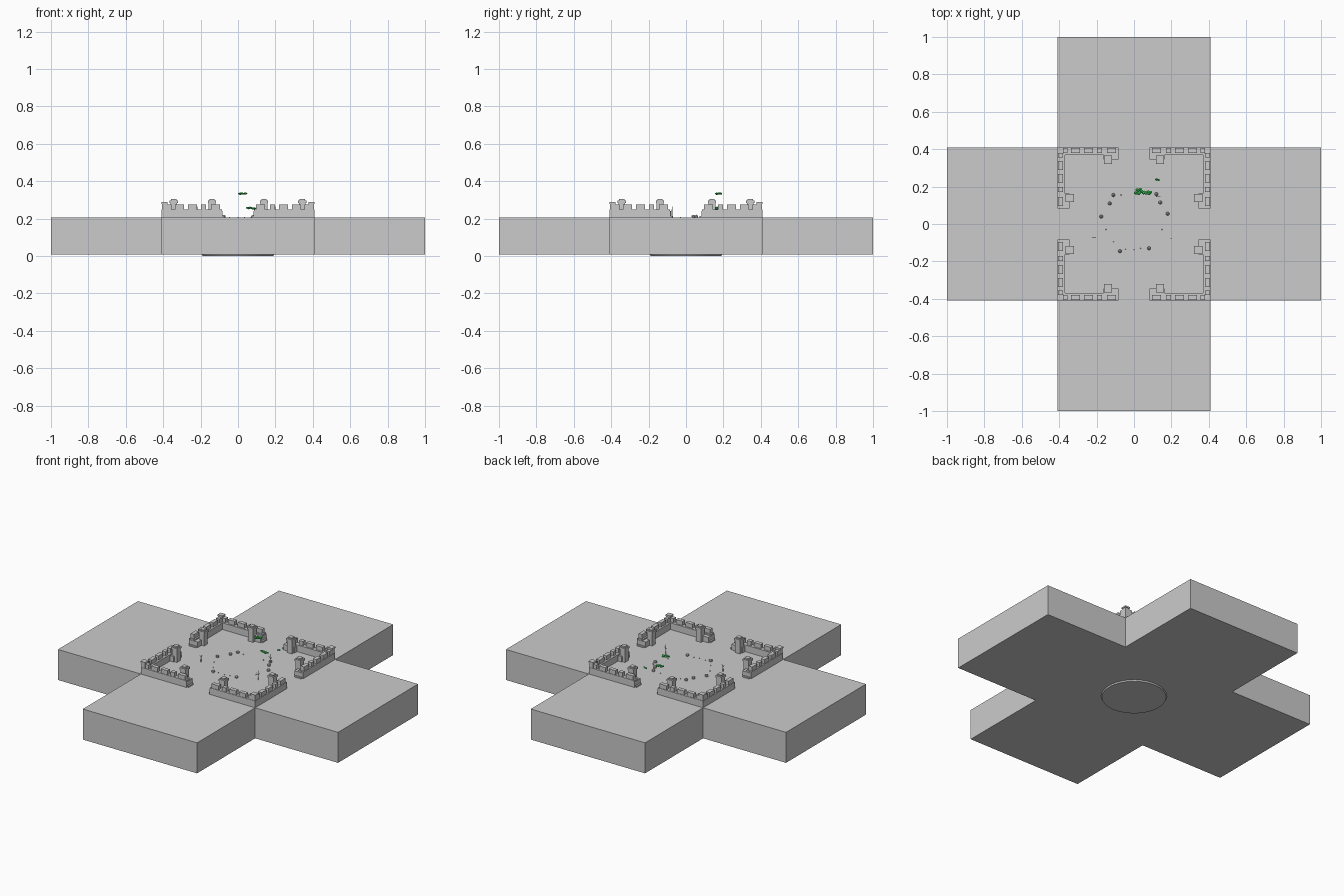
import bpy, bmesh, math, random
from mathutils import Matrix, Vector

if "Cube" in bpy.data.objects:
    bpy.data.objects.remove(bpy.data.objects["Cube"])

random.seed(4)
GROUND = 0.205


def material(name, rgb):
    m = bpy.data.materials.new(name)
    m.diffuse_color = (*rgb, 1)
    m.use_nodes = True
    m.node_tree.nodes["Principled BSDF"].inputs["Base Color"].default_value = m.diffuse_color
    return m


stone = material("grey stone", (0.60, 0.60, 0.60))
leaf = material("leaf green", (0.03, 0.52, 0.08))


def finish(name, bm, mat):
    bmesh.ops.recalc_face_normals(bm, faces=bm.faces)
    me = bpy.data.meshes.new(name)
    bm.to_mesh(me)
    bm.free()
    me.materials.append(mat)
    ob = bpy.data.objects.new(name, me)
    bpy.context.collection.objects.link(ob)
    return ob


def box(bm, x0, x1, y0, y1, z0, z1, taper=1.0):
    r = bmesh.ops.create_cube(bm, size=1)
    c = Vector(((x0 + x1) / 2, (y0 + y1) / 2, (z0 + z1) / 2))
    for v in r["verts"]:
        t = taper if v.co.z > 0 else 1.0
        v.co = c + Vector((v.co.x * (x1 - x0) * t, v.co.y * (y1 - y0) * t, v.co.z * (z1 - z0)))


def stick(bm, a, b, r):
    a, b = Vector(a), Vector(b)
    rot = (b - a).to_track_quat('Z', 'Y').to_matrix().to_4x4()
    bmesh.ops.create_cone(bm, cap_ends=True, segments=5, radius1=r, radius2=r * 0.6,
                          depth=(b - a).length, matrix=Matrix.Translation((a + b) / 2) @ rot)


# cross-shaped ground slab
bm = bmesh.new()
a = 0.408
outline = []
for k in range(4):
    for p in ((a, -a), (1, -a), (1, a)):
        q = Matrix.Rotation(k * math.pi / 2, 3, 'Z') @ Vector((*p, 0.008))
        outline.append(bm.verts.new(q))
base = bm.faces.new(outline)
top = bmesh.ops.extrude_face_region(bm, geom=[base])["geom"]
for v in top:
    if isinstance(v, bmesh.types.BMVert):
        v.co.z = GROUND
finish("ground_slab", bm, stone)

# shallow round foot under the slab
bm = bmesh.new()
bmesh.ops.create_cone(bm, cap_ends=True, segments=48, radius1=0.188, radius2=0.194,
                      depth=0.012, matrix=Matrix.Translation((0, 0, 0.006)))
finish("round_foot", bm, stone)


# half of one corner: wall along the x direction, with merlons and a gate pier
def wall_arm(bm):
    z = GROUND
    box(bm, 0.085, 0.408, 0.370, 0.408, z - 0.002, 0.248)
    for x0, x1 in ((0.095, 0.145), (0.170, 0.198), (0.220, 0.268), (0.290, 0.338), (0.355, 0.378)):
        box(bm, x0, x1, 0.380, 0.405, 0.247, 0.275)
    # stepped pier beside the gate
    box(bm, 0.082, 0.163, 0.345, 0.408, z - 0.002, 0.240)
    box(bm, 0.072, 0.095, 0.352, 0.400, z - 0.002, 0.213)
    # square turret with overhanging cap
    box(bm, 0.121, 0.157, 0.326, 0.362, z - 0.002, 0.285)
    box(bm, 0.117, 0.161, 0.322, 0.366, 0.284, 0.297)
    box(bm, 0.125, 0.153, 0.330, 0.358, 0.296, 0.305)


for sx, sy, label in ((1, 1, "back_right"), (-1, 1, "back_left"),
                      (1, -1, "front_right"), (-1, -1, "front_left")):
    bm = bmesh.new()
    wall_arm(bm)
    # second arm is the first one mirrored over the diagonal
    copy = bmesh.ops.duplicate(bm, geom=bm.verts[:] + bm.edges[:] + bm.faces[:])["geom"]
    for v in copy:
        if isinstance(v, bmesh.types.BMVert):
            v.co.x, v.co.y = v.co.y, v.co.x
    # taller corner merlon
    box(bm, 0.378, 0.406, 0.378, 0.406, 0.247, 0.280)
    box(bm, 0.376, 0.410, 0.376, 0.410, 0.279, 0.288)
    for v in bm.verts:
        v.co.x *= sx
        v.co.y *= sy
    finish(label + "_wall", bm, stone)

# ring of stones
bm = bmesh.new()
for x, y in ((-0.175, 0.04), (-0.13, 0.11), (-0.11, 0.155), (0.12, 0.16),
             (0.14, 0.115), (0.18, 0.055), (-0.075, -0.145), (0.08, -0.13)):
    bmesh.ops.create_icosphere(bm, subdivisions=1, radius=0.011,
                               matrix=Matrix.Translation((x, y, GROUND + 0.005))
                               @ Matrix.Rotation(random.uniform(0, 3), 4, 'Z'))
finish("stones", bm, stone)

# small pebbles between the stones
bm = bmesh.new()
for x, y in ((-0.15, -0.03), (-0.11, -0.095), (-0.045, -0.135), (0, -0.138),
             (0.035, -0.13), (0.15, -0.03), (-0.07, 0.155), (0.07, 0.16)):
    bmesh.ops.create_icosphere(bm, subdivisions=1, radius=0.003,
                               matrix=Matrix.Translation((x, y, GROUND + 0.001)))
finish("pebbles", bm, stone)

# thin bare saplings
bm = bmesh.new()
for x, y in ((-0.215, -0.07), (0.20, -0.08), (0.13, 0.145)):
    stick(bm, (x, y, GROUND), (x, y, GROUND + 0.06), 0.002)
    for s in (-1, 1):
        stick(bm, (x, y, GROUND + 0.03), (x + 0.012 * s, y, GROUND + 0.045), 0.0014)
finish("saplings", bm, stone)


# floating clumps of leaves
def clump(name, centre, size, n, r):
    bm = bmesh.new()
    for i in range(n):
        off = [random.uniform(-s, s) for s in size]
        # spread the leaves evenly along the clump
        off[0] = size[0] * (2 * (i + 0.5) / n - 1)
        m = (Matrix.Translation(Vector(centre) + Vector(off))
             @ Matrix.Rotation(random.uniform(0, 3), 4, 'Z')
             @ Matrix.Diagonal((1.2, 1, 0.7, 1)))
        bmesh.ops.create_icosphere(bm, subdivisions=1, radius=r, matrix=m)
    finish(name, bm, leaf)


clump("upper_leaves", (0.025, 0.175, 0.333), (0.02, 0.014, 0.003), 9, 0.008)
clump("lower_leaves", (0.07, 0.168, 0.256), (0.022, 0.006, 0.003), 7, 0.008)
clump("small_leaves", (0.125, 0.237, 0.255), (0.010, 0.002, 0.002), 3, 0.006)
